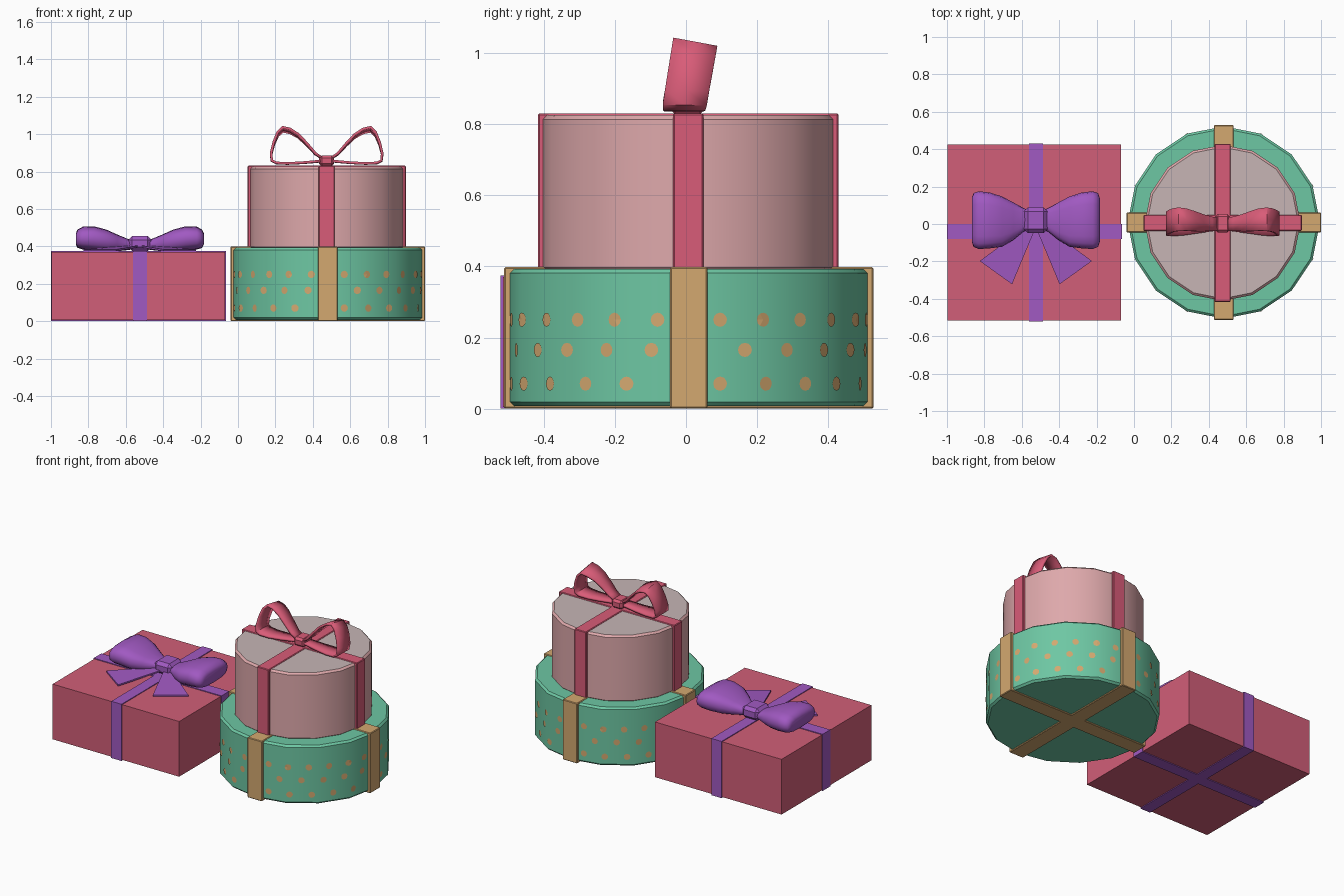
import bpy, bmesh, math
from mathutils import Matrix, Vector

if "Cube" in bpy.data.objects:
    bpy.data.objects.remove(bpy.data.objects["Cube"])


def material(name, r, g, b):
    lin = lambda c: ((c + 0.055) / 1.055) ** 2.4
    m = bpy.data.materials.new(name)
    m.diffuse_color = (lin(r), lin(g), lin(b), 1)
    m.use_nodes = True
    m.node_tree.nodes["Principled BSDF"].inputs["Base Color"].default_value = m.diffuse_color
    return m


ROSE = material("rose paper", 0.82, 0.37, 0.47)
RIBBON = material("rose ribbon", 0.85, 0.36, 0.47)
PURPLE = material("purple ribbon", 0.63, 0.35, 0.76)
GREEN = material("green paper", 0.43, 0.78, 0.64)
TAN = material("tan ribbon", 0.83, 0.66, 0.44)
PINK = material("pale pink paper", 0.87, 0.66, 0.67)
LID = material("grey pink lid", 0.78, 0.71, 0.71)


def finish(bm, name, mats, smooth=None):
    bmesh.ops.recalc_face_normals(bm, faces=bm.faces[:])
    me = bpy.data.meshes.new(name)
    bm.to_mesh(me)
    bm.free()
    for m in mats:
        me.materials.append(m)
    if smooth:
        me.shade_smooth()
        me.set_sharp_from_angle(angle=math.radians(smooth))
    ob = bpy.data.objects.new(name, me)
    bpy.context.collection.objects.link(ob)
    return ob


def box(name, lo, hi, mat, bevel=0):
    bm = bmesh.new()
    lo, hi = Vector(lo), Vector(hi)
    bmesh.ops.create_cube(bm, size=1, matrix=Matrix.Translation((lo + hi) / 2)
                          @ Matrix.Diagonal((*(hi - lo), 1)))
    if bevel:
        bmesh.ops.bevel(bm, geom=bm.edges[:], offset=bevel, segments=1, affect='EDGES')
    return finish(bm, name, [mat])


SIDES = 16


def drum(name, c, r, z0, z1, side, top):
    bm = bmesh.new()
    bmesh.ops.create_cone(bm, cap_ends=True, segments=SIDES, radius1=r, radius2=r, depth=z1 - z0,
                          matrix=Matrix.Translation((c[0], c[1], (z0 + z1) / 2)))
    rim = [e for e in bm.edges if abs(e.verts[0].co.z - e.verts[1].co.z) < 1e-5]
    bmesh.ops.bevel(bm, geom=rim, offset=0.012, segments=1, affect='EDGES')
    bm.normal_update()
    for f in bm.faces:
        f.material_index = 1 if f.normal.z > 0.9 and top != side else 0
    return finish(bm, name, [side, top] if top != side else [side], 30)


def cross_ribbon(name, c, half, w, z0, z1, mat):
    x, y = c
    box(name + "_across", (x - half, y - w, z0), (x + half, y + w, z1), mat, 0.004)
    box(name + "_front_back", (x - w, y - half, z0), (x + w, y + half, z1), mat, 0.004)


# Square box and its ribbon
box("square_box", (-0.996, -0.515, 0.005), (-0.07, 0.424, 0.37), ROSE)
box("square_ribbon_across", (-1, -0.08, 0), (-0.065, 0, 0.375), PURPLE)
box("square_ribbon_front_back", (-0.562, -0.522, 0), (-0.487, 0.431, 0.375), PURPLE)

# Round boxes and their ribbons
C = (0.48, 0.008)
C2 = (0.474, 0.006)
R = 0.514
drum("large_round_box", C, R, 0.007, 0.393, GREEN, GREEN)
cross_ribbon("large_ribbon", C, 0.52, 0.053, 0, 0.398, TAN)
drum("small_round_box", C2, 0.417, 0.385, 0.826, PINK, LID)
cross_ribbon("small_ribbon", C2, 0.423, 0.043, 0.388, 0.831, RIBBON)


# Polka dots laid on the flat sides of the large round box
def on_side(a, z):
    step = 2 * math.pi / SIDES
    r = R * math.cos(step / 2) / math.cos(a % step - step / 2) + 0.003
    return (C[0] + r * math.cos(a), C[1] + r * math.sin(a), z)


rows = [(0.07, [10 + 15 * k for k in range(24)]),
        (0.165, [3 + 15 * k for k in range(24)]),
        (0.25, [90 * q + 10 + 14 * k for q in range(4) for k in range(6)])]
bm = bmesh.new()
for z, angles in rows:
    for deg in angles:
        if abs((deg + 45) % 90 - 45) < 7:
            continue
        a = math.radians(deg)
        mid = bm.verts.new(on_side(a, z))
        ring = [bm.verts.new(on_side(a + 0.02 / R * math.cos(t * math.pi / 6),
                                     z + 0.02 * math.sin(t * math.pi / 6))) for t in range(12)]
        for i in range(12):
            bm.faces.new((mid, ring[i], ring[(i + 1) % 12]))
me_dots = finish(bm, "polka_dots", [TAN])
for p in me_dots.data.polygons:
    cx, cy = p.center.x - C[0], p.center.y - C[1]
    if p.normal.x * cx + p.normal.y * cy < 0:
        p.flip()

# Purple bow: puffy loops lofted through rounded sections (dx, y0, y1, z0, z1)
BX = -0.525
sections = [(0.03, -0.03, 0.07, 0.385, 0.43), (0.065, -0.04, 0.085, 0.38, 0.44),
            (0.12, -0.085, 0.115, 0.374, 0.463), (0.18, -0.122, 0.147, 0.372, 0.49),
            (0.245, -0.13, 0.168, 0.376, 0.507), (0.305, -0.134, 0.175, 0.383, 0.505),
            (0.333, -0.122, 0.165, 0.392, 0.49), (0.342, -0.095, 0.14, 0.41, 0.47)]
for side, label in ((-1, "left"), (1, "right")):
    bm = bmesh.new()
    rings = []
    for dx, y0, y1, z0, z1 in sections:
        ring = []
        for i in range(16):
            t = 2 * math.pi * i / 16
            c, s = math.cos(t), math.sin(t)
            ring.append(bm.verts.new((BX + side * dx,
                                      (y0 + y1) / 2 + (y1 - y0) / 2 * math.copysign(abs(c) ** 0.6, c),
                                      (z0 + z1) / 2 + (z1 - z0) / 2 * math.copysign(abs(s) ** 0.75, s))))
        rings.append(ring)
    for a, b in zip(rings, rings[1:]):
        for i in range(16):
            j = (i + 1) % 16
            bm.faces.new((a[i], a[j], b[j], b[i]))
    bm.faces.new(rings[0])
    bm.faces.new(rings[-1])
    finish(bm, "purple_loop_" + label, [PURPLE], 50)

    # Flat tails
    bm = bmesh.new()
    tail = [(0.005, -0.03, 0.405), (0.045, -0.01, 0.405), (0.3, -0.198, 0.384), (0.127, -0.322, 0.384)]
    top = [bm.verts.new((BX + side * x, y, z)) for x, y, z in tail]
    low = [bm.verts.new((BX + side * x, y, z - 0.01)) for x, y, z in tail]
    bm.faces.new(top)
    bm.faces.new(low)
    for i in range(4):
        j = (i + 1) % 4
        bm.faces.new((top[i], top[j], low[j], low[i]))
    finish(bm, "purple_tail_" + label, [PURPLE])
box("purple_knot", (BX - 0.062, -0.048, 0.376), (BX + 0.062, 0.088, 0.455), PURPLE, 0.02)

# Rose bow: ribbon loops swept along a path of (dx, z, half width)
path = [(0.02, 0.868, 0.035), (0.06, 0.895, 0.038), (0.105, 0.945, 0.045), (0.15, 0.99, 0.053),
        (0.195, 1.017, 0.059), (0.235, 1.026, 0.062), (0.262, 1.0, 0.062), (0.283, 0.95, 0.062),
        (0.297, 0.895, 0.062), (0.293, 0.858, 0.062), (0.27, 0.846, 0.06), (0.21, 0.843, 0.055),
        (0.13, 0.847, 0.046), (0.06, 0.853, 0.038), (0.02, 0.857, 0.035)]
for side, label in ((-1, "left"), (1, "right")):
    bm = bmesh.new()
    rows = []
    for dx, z, hw in path:
        rise = z - 0.84
        yc = -0.004 + (rise * 0.17 - 0.006) * min(1, dx / 0.2)
        rows.append([bm.verts.new((C2[0] + side * dx, yc + C2[1] * 0.6 + k * hw, z - k * hw * rise))
                     for k in (-1, 0, 1)])
    for a, b in zip(rows, rows[1:]):
        for i in range(2):
            bm.faces.new((a[i], a[i + 1], b[i + 1], b[i]))
    ob = finish(bm, "rose_loop_" + label, [RIBBON], 50)
    mod = ob.modifiers.new("thickness", 'SOLIDIFY')
    mod.thickness = 0.014
    mod.offset = 0
box("rose_knot", (C2[0] - 0.04, -0.045, 0.828), (C2[0] + 0.04, 0.053, 0.886), RIBBON, 0.014)
